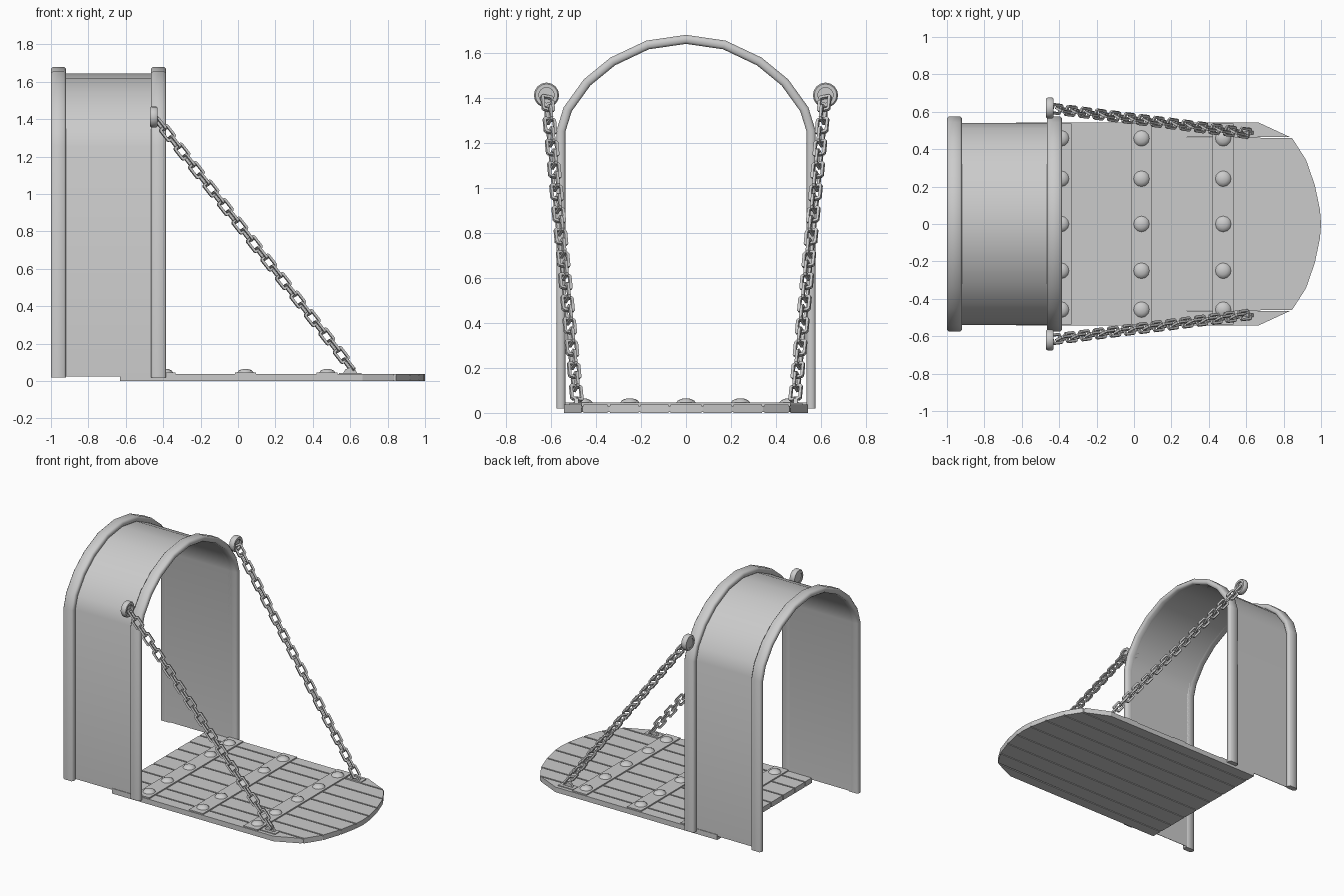
import bpy, bmesh, math
from mathutils import Vector, Matrix

if "Cube" in bpy.data.objects:
    bpy.data.objects.remove(bpy.data.objects["Cube"])


def make(name, bm, smooth=None):
    bmesh.ops.recalc_face_normals(bm, faces=bm.faces)
    me = bpy.data.meshes.new(name)
    bm.to_mesh(me)
    bm.free()
    ob = bpy.data.objects.new(name, me)
    bpy.context.collection.objects.link(ob)
    if smooth:
        bpy.ops.object.select_all(action='DESELECT')
        ob.select_set(True)
        bpy.context.view_layer.objects.active = ob
        bpy.ops.object.shade_smooth_by_angle(angle=math.radians(smooth))
    return ob


def prism(bm, outline, z0, z1):
    """Vertical prism from an xy outline."""
    lo = [bm.verts.new((x, y, z0)) for x, y in outline]
    hi = [bm.verts.new((x, y, z1)) for x, y in outline]
    n = len(lo)
    bm.faces.new(lo)
    bm.faces.new(hi)
    for i in range(n):
        j = (i + 1) % n
        bm.faces.new((lo[i], lo[j], hi[j], hi[i]))


def rect(x0, x1, y0, y1):
    return [(x0, y0), (x1, y0), (x1, y1), (x0, y1)]


def skin(bm, rings, closed=False):
    """Joins closed cross-sections into a tube."""
    vs = [[bm.verts.new(p) for p in r] for r in rings]
    n, m = len(vs), len(vs[0])
    for i in range(n if closed else n - 1):
        a, b = vs[i], vs[(i + 1) % n]
        for k in range(m):
            l = (k + 1) % m
            bm.faces.new((a[k], a[l], b[l], b[k]))
    if not closed:
        bm.faces.new(vs[0])
        bm.faces.new(vs[-1])


# Archway: inner arch line (y, z), swept with (x, outward offset) sections
half = [(0.536, 1.25), (0.508, 1.34), (0.425, 1.455), (0.315, 1.545), (0.165, 1.616)]


def arch(name, section, bottom, smooth):
    line = [(0.536, bottom)] + half + [(0, 1.64)]
    line += [(-y, z) for y, z in reversed(line[:-1])]
    pts = [Vector(p) for p in line]
    rings = []
    for i, p in enumerate(pts):
        t = Vector((0, 0))
        if i < len(pts) - 1:
            t += (pts[i + 1] - p).normalized()
        if i > 0:
            t += (p - pts[i - 1]).normalized()
        t.normalize()
        nrm = Vector((t.y, -t.x))
        rings.append([(x, p.x + nrm.x * d, p.y + nrm.y * d) for x, d in section])
    bm = bmesh.new()
    skin(bm, rings)
    make(name, bm, smooth)


arch("arch_shell", [(-0.95, 0), (-0.43, 0), (-0.43, 0.003), (-0.95, 0.003)], 0.025, 40)
bead = [(0.01, 0), (0, 0.01), (0, 0.03), (0.01, 0.04), (0.07, 0.04), (0.08, 0.03), (0.08, 0.01), (0.07, 0)]
for name, x0 in (("arch_rim_outer", -1.0), ("arch_rim_inner", -0.465)):
    arch(name, [(x0 + x, d) for x, d in bead], 0.02, 65)

# Bridge planks with a rounded far end
edges = [0.073, 0.207, 0.343, 0.46, 0.543]
ends = [0.995, 0.967, 0.92, 0.845, 0.665]
gap = 0.005
bm = bmesh.new()


def end_x(y):
    """Far edge of the deck at a given y."""
    for i in range(4):
        if y <= edges[i + 1]:
            f = (y - edges[i]) / (edges[i + 1] - edges[i])
            return ends[i] + f * (ends[i + 1] - ends[i])
    return ends[-1]


y = 0.073 - gap
prism(bm, [(-0.63, -y), (0.995, -y), (1.0, 0), (0.995, y), (-0.63, y)], 0, 0.037)
for i in range(4):
    y0, y1 = edges[i] + gap, edges[i + 1] - (gap if i < 3 else 0)
    for s in (1, -1):
        prism(bm, [(-0.63, s * y0), (end_x(y0), s * y0), (end_x(y1), s * y1), (-0.63, s * y1)], 0, 0.037)
make("bridge_planks", bm)

# Core flush with the deck edge that closes the gaps between planks
bm = bmesh.new()
edge = list(zip(ends[:4], edges[:4]))
prism(bm, [(-0.625, -0.47)] + [(x, -y) for x, y in reversed(edge)] + edge + [(-0.625, 0.47)], 0.005, 0.03)
make("plank_core", bm)

# Cross straps with domed studs
bm = bmesh.new()
studs = bmesh.new()
for xc in (-0.39, 0.04, 0.477):
    prism(bm, rect(xc - 0.056, xc + 0.056, -0.538, 0.538), 0.02, 0.046)
    for y in (-0.458, -0.25, 0, 0.242, 0.458):
        rings = [[(xc + r * math.cos(a * math.pi / 6), y + r * math.sin(a * math.pi / 6), z)
                  for a in range(12)]
                 for r, z in ((0.043, 0.045), (0.036, 0.055), (0.022, 0.062), (0.006, 0.065))]
        skin(studs, rings)
make("cross_straps", bm)
make("strap_studs", studs, 50)


def wheel(c, sec):
    """Ring of revolution about x through c; sec = (x, radius)."""
    return [[(c[0] + x, c[1] + r * math.cos(a * math.pi / 8), c[2] + r * math.sin(a * math.pi / 8))
             for x, r in sec] for a in range(16)]


def link(bm, mat, length, width, t):
    """Chamfered rectangular chain link with a square bar."""
    c = width * 0.14

    def outline(k):
        a, b = length / 2 - k, width / 2 - k
        e = c - k * 0.6
        return [(a, b - e), (a - e, b), (-a + e, b), (-a, b - e),
                (-a, -b + e), (-a + e, -b), (a - e, -b), (a, -b + e)]

    rings = [[mat @ Vector((p[0], p[1], -t / 2)), mat @ Vector((p[0], p[1], t / 2)),
              mat @ Vector((q[0], q[1], t / 2)), mat @ Vector((q[0], q[1], -t / 2))]
             for p, q in zip(outline(0), outline(t))]
    skin(bm, rings, closed=True)


for s, side in ((-1, "front"), (1, "back")):
    # Wall ring with recessed plate
    c = (-0.45, s * 0.62, 1.412)
    bm = bmesh.new()
    sec = [(-0.02, 0.05), (-0.012, 0.056), (0.012, 0.056), (0.02, 0.05), (0.02, 0.034), (-0.02, 0.034)]
    skin(bm, wheel(c, sec), closed=True)
    plate = wheel(c, [(-0.016, 0.035), (0.004, 0.035)])
    skin(bm, [[p[0] for p in plate], [p[1] for p in plate]])
    make(side + "_chain_mount", bm, 40)

    # Chain of alternating links, slightly twisted
    p0, p1 = Vector((-0.435, s * 0.617, 1.40)), Vector((0.61, s * 0.485, 0.065))
    d = (p1 - p0).normalized()
    w = d.cross(Vector((0, 1, 0))).normalized()
    v = w.cross(d)
    count = 27
    bm = bmesh.new()
    for i in range(count):
        ang = math.radians(22 * s + 90 * (i % 2))
        a = v * math.cos(ang) + w * math.sin(ang)
        mat = Matrix((d, a, d.cross(a))).transposed().to_4x4()
        mat.translation = p0.lerp(p1, (i + 0.5) / count)
        link(bm, mat, 0.086, 0.06, 0.013)
    make(side + "_chain", bm)

    # Deck anchor
    bm = bmesh.new()
    prism(bm, rect(0.54, 0.66, s * 0.49 - 0.028, s * 0.49 + 0.028), 0.03, 0.043)
    skin(bm, [[(x, s * 0.487 + y, z) for x, z in
               ((0.56, 0.04), (0.575, 0.063), (0.60, 0.073), (0.625, 0.063), (0.64, 0.04))]
              for y in (-0.009, 0.009)])
    make(side + "_chain_anchor", bm)
